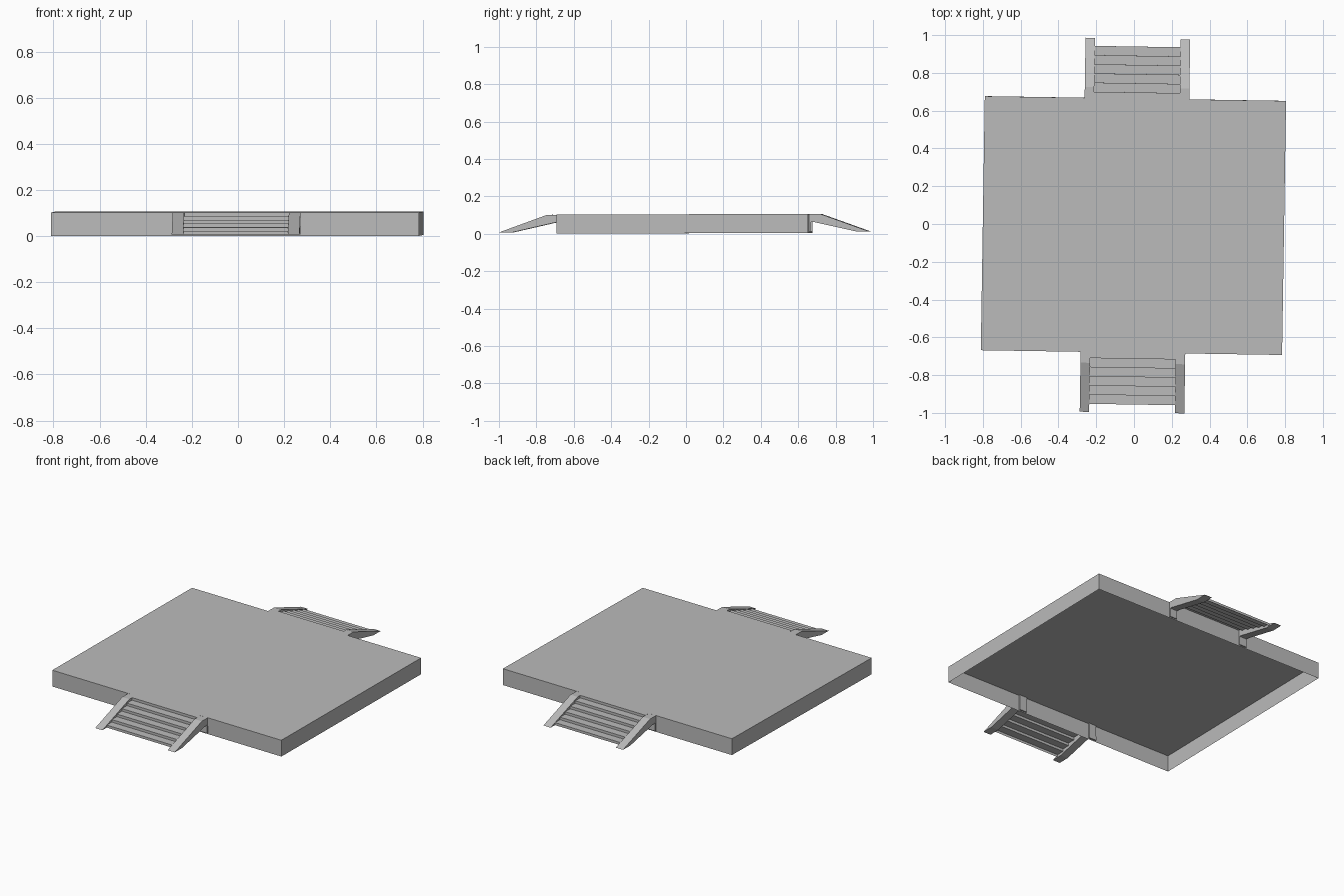
import bpy, bmesh
from math import radians
from mathutils import Matrix

cube = bpy.data.objects.get("Cube")
if cube:
    bpy.data.objects.remove(cube, do_unlink=True)

grey = bpy.data.materials.new("stone grey")
grey.use_nodes = True
GREY = (0.5, 0.5, 0.5, 1)
grey.diffuse_color = GREY
grey.node_tree.nodes["Principled BSDF"].inputs["Base Color"].default_value = GREY

HALF_X, HALF_Y, TOP, BASE = 0.7975, 0.6725, 0.1045, 0.003
FOOT = 0.01
STAIR_X, INNER, OUTER = 0.008, 0.227, 0.277

# The whole model is very slightly turned and tilted
placement = (Matrix.Translation((-0.003, -0.008, 0))
             @ Matrix.Rotation(radians(-0.9), 4, 'Z')
             @ Matrix.Rotation(radians(0.2), 4, 'X'))


def finish(name, bm, turn=0):
    bmesh.ops.transform(bm, verts=bm.verts,
                        matrix=placement @ Matrix.Rotation(radians(turn), 4, 'Z'))
    mesh = bpy.data.meshes.new(name)
    bm.to_mesh(mesh)
    bm.free()
    mesh.materials.append(grey)
    obj = bpy.data.objects.new(name, mesh)
    bpy.context.collection.objects.link(obj)


def sweep(profile, x0, x1, closed):
    """Extrude a (y, z) profile along x, as a solid or as an open sheet."""
    bm = bmesh.new()
    a, b = [[bm.verts.new((x, y, z)) for y, z in profile] for x in (x0, x1)]
    n = len(profile)
    for i in range(n if closed else n - 1):
        j = (i + 1) % n
        bm.faces.new((a[i], a[j], b[j], b[i]))
    if closed:
        bm.faces.new(a[::-1])
        bm.faces.new(b)
        bmesh.ops.recalc_face_normals(bm, faces=bm.faces)
    else:
        bmesh.ops.recalc_face_normals(bm, faces=bm.faces)
        if sum(f.normal.z for f in bm.faces) < 0:
            bmesh.ops.reverse_faces(bm, faces=bm.faces)
    return bm


# Platform: a slab shell, open underneath
bm = bmesh.new()
bmesh.ops.create_cube(bm, size=1)
bmesh.ops.scale(bm, vec=(2 * HALF_X, 2 * HALF_Y, TOP - BASE), verts=bm.verts)
bmesh.ops.translate(bm, vec=(0, 0, (TOP + BASE) / 2), verts=bm.verts)
bmesh.ops.delete(bm, geom=[f for f in bm.faces if f.normal.z < -0.5], context='FACES')
finish("platform", bm)

# Stepped sheet profile, from the platform edge down and outward (along -y)
STEPS, RUN, NOSE = 5, 0.0485, 0.705
rise = (TOP - FOOT) / (STEPS + 1)
steps = [(-HALF_Y, TOP), (-NOSE, TOP)]
for k in range(1, STEPS + 1):
    z = TOP - k * rise
    steps += [(-NOSE - (k - 1) * RUN, z), (-NOSE - k * RUN, z)]
steps.append((-NOSE - STEPS * RUN, FOOT))

# Side beam profile: flat head, sloped top, slender foot, short post at the wall
beam = [(-0.664, TOP - 0.0003), (-0.73, TOP - 0.0003), (-0.99, FOOT), (-0.92, FOOT),
        (-0.69, 0.062), (-0.68, 0.062), (-0.68, FOOT), (-0.664, FOOT)]

# Matching stairs at the front and back
for place, turn, cx in (("front", 0, STAIR_X), ("back", 180, -STAIR_X)):
    finish(place + "_steps", sweep(steps, cx - INNER, cx + INNER, False), turn)
    for side, s in (("left", 1), ("right", -1)):
        if turn:
            s = -s
        lo, hi = sorted((cx + s * INNER, cx + s * OUTER))
        finish(f"{place}_{side}_side_beam", sweep(beam, lo, hi, True), turn)
